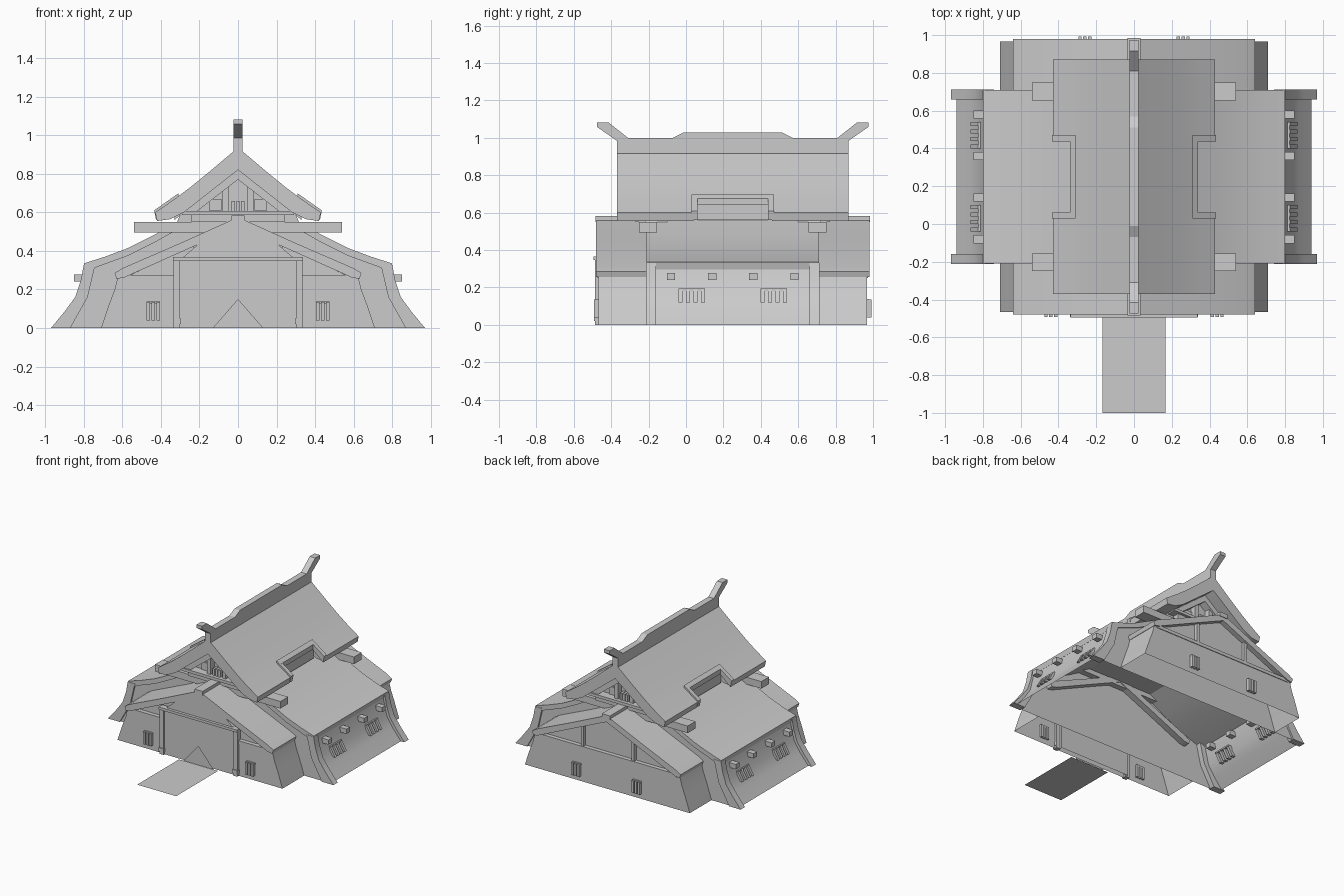
import bpy, bmesh, math

cube = bpy.data.objects.get("Cube")
if cube:
    bpy.data.objects.remove(cube, do_unlink=True)

GREY = (0.6, 0.6, 0.6, 1)
mat = bpy.data.materials.new("plain grey")
mat.use_nodes = True
mat.diffuse_color = GREY
mat.node_tree.nodes["Principled BSDF"].inputs["Base Color"].default_value = GREY
MID = 0.25  # middle of the building along y


def finish(name, bm, smooth):
    bmesh.ops.recalc_face_normals(bm, faces=bm.faces)
    mesh = bpy.data.meshes.new(name)
    bm.to_mesh(mesh)
    bm.free()
    obj = bpy.data.objects.new(name, mesh)
    bpy.context.collection.objects.link(obj)
    mesh.materials.append(mat)
    if smooth:
        bpy.context.view_layer.objects.active = obj
        obj.select_set(True)
        bpy.ops.object.shade_smooth_by_angle(angle=math.radians(25))
        obj.select_set(False)
    return obj


def prism(name, pts, a, b, axis="y", shell=False, open_end=None, smooth=False):
    """Extrude a profile of (x, z) along y, or of (y, z) along x."""
    bm = bmesh.new()
    rings = []
    for d in (a, b):
        rings.append([bm.verts.new((p, d, z) if axis == "y" else (d, p, z)) for p, z in pts])
    n = len(pts)
    caps = [bm.faces.new(r) for r in rings]
    for i in range(n):
        j = (i + 1) % n
        bm.faces.new((rings[0][i], rings[0][j], rings[1][j], rings[1][i]))
    bmesh.ops.recalc_face_normals(bm, faces=bm.faces)
    gone = [caps[open_end]] if open_end is not None else []
    if shell:  # the walls stand open at the bottom
        gone += [f for f in bm.faces if all(v.co.z < 0.001 for v in f.verts)]
    if gone:
        bmesh.ops.delete(bm, geom=gone, context="FACES")
    return finish(name, bm, smooth)


def box(name, x0, x1, y0, y1, z0, z1):
    return prism(name, [(x0, z0), (x1, z0), (x1, z1), (x0, z1)], y0, y1)


def mirrored(half):
    """Close a profile listed from the +x side up to the middle."""
    return half + [(-x, z) for x, z in reversed(half) if x > 0]


def slab(name, top, low, a, b):
    """Two-sided roof slab between a top and a lower half profile."""
    return prism(name, mirrored(top) + list(reversed(mirrored(low))), a, b, smooth=True)


def sheet(name, corners):
    bm = bmesh.new()
    bm.faces.new([bm.verts.new(c) for c in corners])
    return finish(name, bm, False)


# Main hall: battered walls under a wide, slightly curved roof
wall = [(0.94, 0), (0.87, 0.085), (0.82, 0.16), (0.785, 0.31)]
prism("hall_walls", mirrored(wall + [(0.56, 0.39), (0.3, 0.53)]), -0.2, 0.7, shell=True, smooth=True)
slab("hall_roof", [(0.8, 0.335), (0.69, 0.37), (0.57, 0.415), (0.43, 0.485), (0.28, 0.57)],
     [(0.79, 0.295), (0.57, 0.375), (0.43, 0.445), (0.28, 0.53)], -0.21, 0.71)
rib = [(0.97, 0), (0.9, 0.085), (0.845, 0.16), (0.815, 0.25), (0.8, 0.33),
       (0.74, 0.33), (0.78, 0.16), (0.87, 0)]
for s, side in ((1, "left"), (-1, "right")):
    for a, b, end in ((-0.213, -0.16, "front"), (0.66, 0.713, "back")):
        prism(f"{side}_{end}_buttress", [(s * x, z) for x, z in rib], a, b, smooth=True)
    for i, y in enumerate((-0.08, 0.14, 0.36, 0.58)):
        box(f"{side}_beam_end_{i}", s * 0.75, s * 0.85, y - 0.022, y + 0.022, 0.24, 0.277)
    for y in (0.03, 0.47):
        for i in range(4):
            c = y + (i - 1.5) * 0.04
            prism(f"{side}_window_slat", [(s * x, z) for x, z in
                  ((0.865, 0.12), (0.825, 0.19), (0.78, 0.19), (0.82, 0.12))], c - 0.011, c + 0.011)
        box(f"{side}_window_head", s * 0.78, s * 0.823, y - 0.071, y + 0.071, 0.182, 0.194)

# Front and back gabled wings with the details that repeat at both ends
wing_wall = [(0.71, 0), (0.67, 0.12), (0.64, 0.2), (0.625, 0.26)]
for end, flip in (("front", False), ("back", True)):
    def Y(y):
        return 2 * MID - y if flip else y

    prism(f"{end}_wing_walls", mirrored(wing_wall), Y(-0.467), Y(-0.2), shell=True, open_end=1, smooth=True)
    prism(f"{end}_wing_gable", mirrored([(0.6, 0.255), (0, 0.54)]), Y(-0.44), Y(-0.2), open_end=1)
    slab(f"{end}_wing_roof", [(0.64, 0.285), (0.6, 0.31), (0.3, 0.44), (0, 0.575)],
         [(0.63, 0.255), (0.59, 0.262), (0.3, 0.392), (0, 0.525)], Y(-0.48), Y(-0.15))
    box(f"{end}_wing_tie", -0.6, 0.6, Y(-0.472), Y(-0.43), 0.25, 0.275)
    box(f"{end}_wing_ridge_cap", -0.035, 0.035, Y(-0.485), Y(-0.2), 0.55, 0.583)

    # Attic gable under the upper roof
    prism(f"{end}_attic_gable", mirrored([(0.32, 0.54), (0.3, 0.59), (0, 0.825)]), Y(-0.22), Y(-0.1))
    slab(f"{end}_attic_truss", [(0.29, 0.6), (0, 0.825)], [(0.22, 0.6), (0, 0.77)], Y(-0.28), Y(-0.21))
    box(f"{end}_attic_tie", -0.29, 0.29, Y(-0.29), Y(-0.21), 0.585, 0.607)
    box(f"{end}_attic_sill", -0.24, 0.24, Y(-0.27), Y(-0.21), 0.55, 0.585)
    box(f"{end}_cross_beam", -0.54, 0.54, Y(-0.25), Y(-0.155), 0.495, 0.55)
    for x in (-0.024, 0, 0.024):
        box(f"{end}_attic_slat", x - 0.009, x + 0.009, Y(-0.265), Y(-0.21), 0.585, 0.66)
    for s, side in ((1, "left"), (-1, "right")):
        box(f"{end}_{side}_attic_post", s * 0.05, s * 0.08, Y(-0.265), Y(-0.21), 0.6, 0.76)
        box(f"{end}_{side}_attic_window", s * 0.085, s * 0.15, Y(-0.235), Y(-0.21), 0.61, 0.67)
        box(f"{end}_{side}_gable_post", s * 0.205, s * 0.23, Y(-0.465), Y(-0.43), 0.26, 0.45)
        wx = 0.44 if not flip else 0.26
        for i in (-1, 0, 1):
            c = s * wx + i * 0.026
            box(f"{end}_{side}_window_slat", c - 0.009, c + 0.009, Y(-0.492), Y(-0.45), 0.04, 0.135)
        box(f"{end}_{side}_window_head", s * wx - 0.036, s * wx + 0.036, Y(-0.478), Y(-0.45), 0.125, 0.138)

# Doorway
prism("door_panel", mirrored([(0.305, 0), (0.305, 0.35), (0.2, 0.44), (0, 0.53)]), -0.473, -0.43, shell=True)
box("door_lintel", -0.337, 0.337, -0.495, -0.45, 0.347, 0.367)
for s, side in ((1, "left"), (-1, "right")):
    box(f"{side}_door_post", s * 0.3, s * 0.335, -0.487, -0.45, 0, 0.35)
    box(f"{side}_door_post_foot", s * 0.297, s * 0.338, -0.492, -0.45, 0.02, 0.05)
sheet("door_flap", [(-0.13, -0.486, 0.001), (0.13, -0.486, 0.001), (0, -0.486, 0.15)])
sheet("entrance_path", [(-0.168, -1, 0), (0.168, -1, 0), (0.168, -0.486, 0), (-0.168, -0.486, 0)])

# Upper roof, cut back in the middle of each side
crown = [(0.33, 0.668), (0.25, 0.728), (0.14, 0.818), (0.025, 0.915), (0, 0.92)]
soffit = [(0.28, 0.6), (0, 0.82)]
for a, b, end in ((-0.37, 0.04, "front"), (0.46, 0.87, "back")):
    slab(f"upper_roof_{end}", [(0.43, 0.6)] + crown, [(0.42, 0.555), (0.35, 0.565)] + soffit, a, b)
slab("upper_roof_middle", crown, [(0.33, 0.56)] + soffit, 0.04, 0.46)
for s, side in ((1, "left"), (-1, "right")):
    edge = [(s * x, z) for x, z in ((0.435, 0.61), (0.31, 0.698), (0.31, 0.66), (0.425, 0.56))]
    prism(f"{side}_notch_trim_front", edge, 0.03, 0.062)
    prism(f"{side}_notch_trim_back", edge, 0.438, 0.47)
    prism(f"{side}_notch_trim_top", [(s * x, z) for x, z in
          ((0.34, 0.677), (0.31, 0.698), (0.31, 0.655), (0.34, 0.64))], 0.03, 0.47)

# Ridge with a raised middle and upturned horns
half = [(0.62, 0.9), (0.62, 0.985), (0.725, 1.058), (0.725, 1.083), (0.665, 1.083),
        (0.56, 1.0), (0.32, 1.0), (0.26, 1.03)]
ridge = [(MID + y, z) for y, z in half] + [(MID - y, z) for y, z in reversed(half)]
prism("ridge", ridge, -0.024, 0.024, axis="x")
